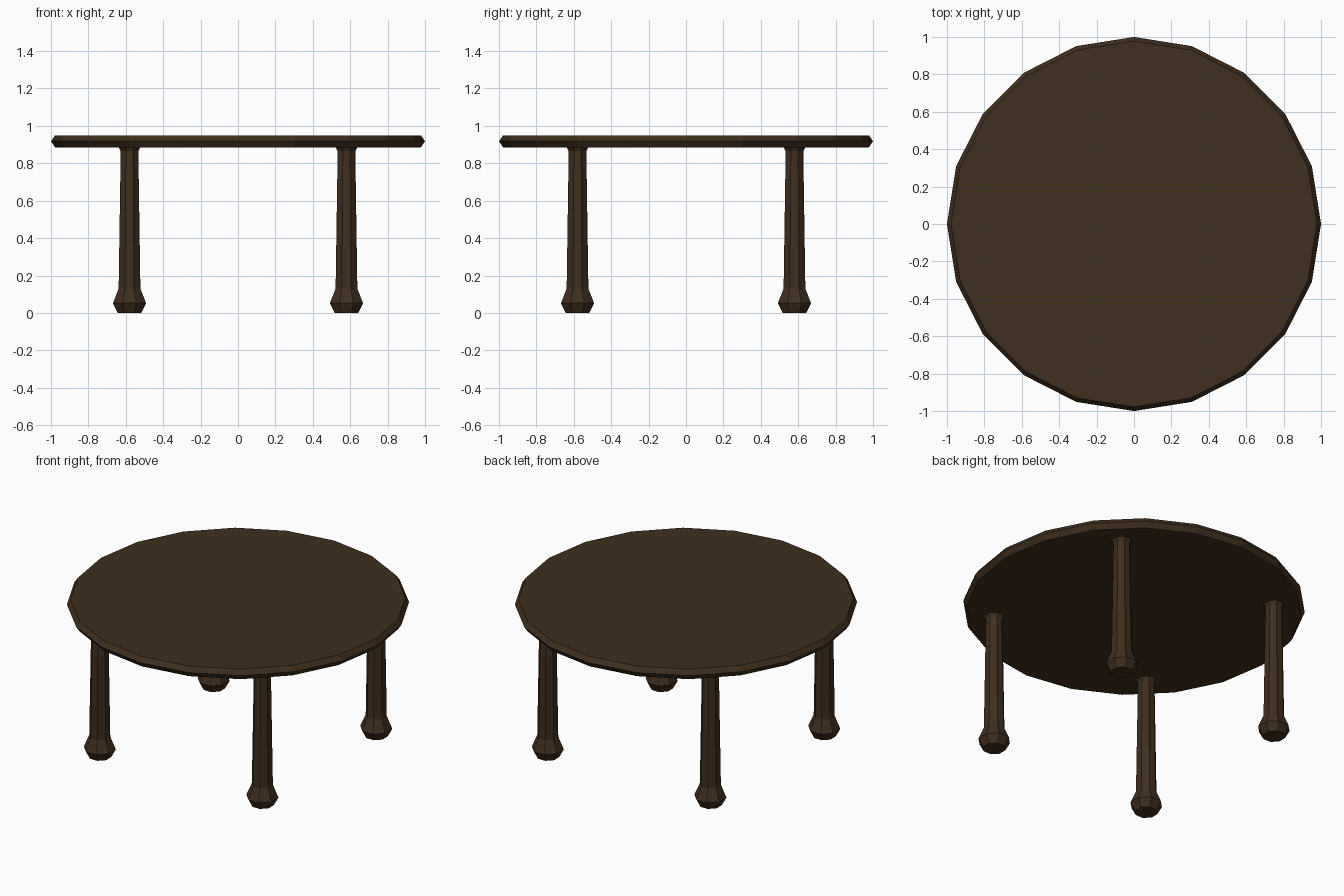
import bpy, bmesh
from math import cos, sin, pi

if "Cube" in bpy.data.objects:
    bpy.data.objects.remove(bpy.data.objects["Cube"])

wood = bpy.data.materials.new("dark_wood")
wood.diffuse_color = (0.05, 0.028, 0.013, 1)
wood.use_nodes = True
wood.node_tree.nodes["Principled BSDF"].inputs["Base Color"].default_value = wood.diffuse_color


def turned(name, profile, sides, location=(0, 0, 0), twist=0.0):
    """Low-poly lathe: stack (radius, z) rings and cap both ends."""
    bm = bmesh.new()
    rings = []
    for r, z in profile:
        angles = [2 * pi * i / sides + twist for i in range(sides)]
        rings.append([bm.verts.new((r * cos(a), r * sin(a), z)) for a in angles])
    for low, high in zip(rings, rings[1:]):
        for i in range(sides):
            j = (i + 1) % sides
            bm.faces.new((low[i], low[j], high[j], high[i]))
    bm.faces.new(rings[0][::-1])
    bm.faces.new(rings[-1])
    mesh = bpy.data.meshes.new(name)
    bm.to_mesh(mesh)
    bm.free()
    mesh.materials.append(wood)
    obj = bpy.data.objects.new(name, mesh)
    obj.location = location
    bpy.context.collection.objects.link(obj)
    return obj


# Round top with a pointed rim
turned("table_top", [(0.978, 0.885), (1.0, 0.918), (0.978, 0.95)], 20)

# Four tapered legs with bulbous feet and a flared collar under the top
leg_profile = [(0.068, 0), (0.096, 0.052), (0.063, 0.13),
               (0.051, 0.865), (0.064, 0.887)]
for side, x in (("left", -0.58), ("right", 0.58)):
    for end, y in (("front", -0.58), ("back", 0.58)):
        turned(f"{end}_{side}_leg", leg_profile, 8, (x, y, 0), pi / 8)
